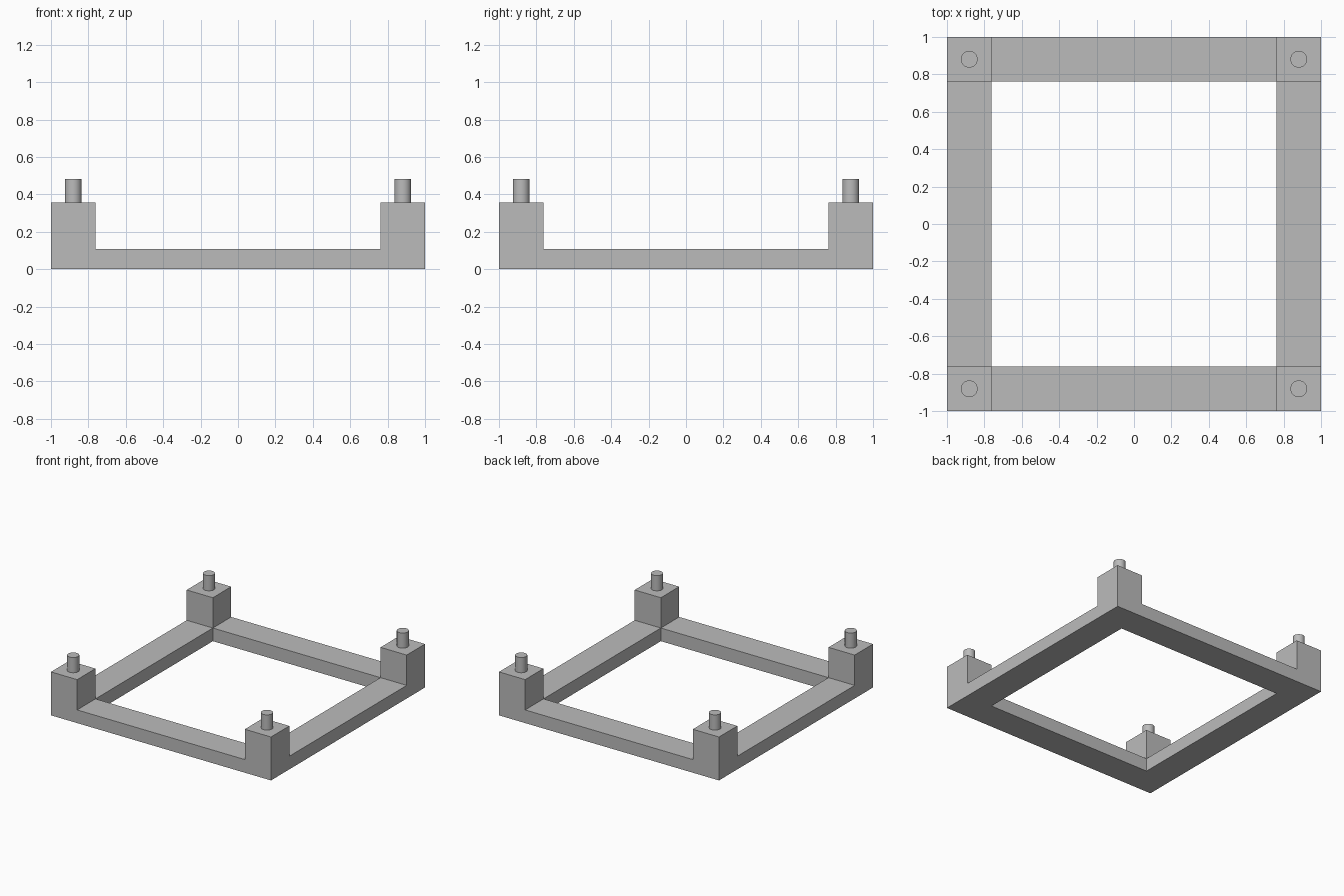
import bpy
import bmesh
from mathutils import Vector

if "Cube" in bpy.data.objects:
    bpy.data.objects.remove(bpy.data.objects["Cube"], do_unlink=True)

OUTER, INNER = 1.0, 0.762
BEAM_TOP, POST_TOP, PEG_TOP = 0.108, 0.357, 0.482
PEG_RADIUS = 0.045
PEG_POS = (OUTER + INNER) / 2

grey = bpy.data.materials.new("plain grey")
grey.use_nodes = True
colour = (0.5, 0.5, 0.5, 1)
grey.diffuse_color = colour
grey.node_tree.nodes["Principled BSDF"].inputs["Base Color"].default_value = colour


def raise_faces(bm, faces, height):
    """Extrude a face region up and return its new cap faces."""
    new = bmesh.ops.extrude_face_region(bm, geom=faces)["geom"]
    verts = [g for g in new if isinstance(g, bmesh.types.BMVert)]
    bmesh.ops.translate(bm, vec=(0, 0, height), verts=verts)
    return [g for g in new if isinstance(g, bmesh.types.BMFace)]


# Square frame with raised corner posts, as one solid
bm = bmesh.new()
steps = (-OUTER, -INNER, INNER, OUTER)
grid = [[bm.verts.new((x, y, 0)) for x in steps] for y in steps]
ring = []
for j in range(3):
    for i in range(3):
        if (i, j) != (1, 1):
            ring.append(bm.faces.new((grid[j][i], grid[j][i + 1],
                                      grid[j + 1][i + 1], grid[j + 1][i])))
for v in [v for v in bm.verts if not v.link_faces]:
    bm.verts.remove(v)
caps = raise_faces(bm, ring, BEAM_TOP)
for face in caps:
    centre = face.calc_center_median()
    if min(abs(centre.x), abs(centre.y)) > INNER:
        raise_faces(bm, [face], POST_TOP - BEAM_TOP)
bmesh.ops.recalc_face_normals(bm, faces=bm.faces[:])
mesh = bpy.data.meshes.new("frame")
bm.to_mesh(mesh)
bm.free()
mesh.materials.append(grey)
frame = bpy.data.objects.new("frame", mesh)
bpy.context.collection.objects.link(frame)

# Round locating peg on each post
for side, sx in (("left", 1), ("right", -1)):
    for end, sy in (("front", -1), ("back", 1)):
        bpy.ops.mesh.primitive_cylinder_add(
            vertices=32, radius=PEG_RADIUS, depth=PEG_TOP - POST_TOP,
            location=Vector((sx * PEG_POS, sy * PEG_POS, (PEG_TOP + POST_TOP) / 2)))
        peg = bpy.context.object
        peg.name = f"{end}_{side}_peg"
        peg.data.materials.append(grey)
        bpy.ops.object.shade_smooth_by_angle()
